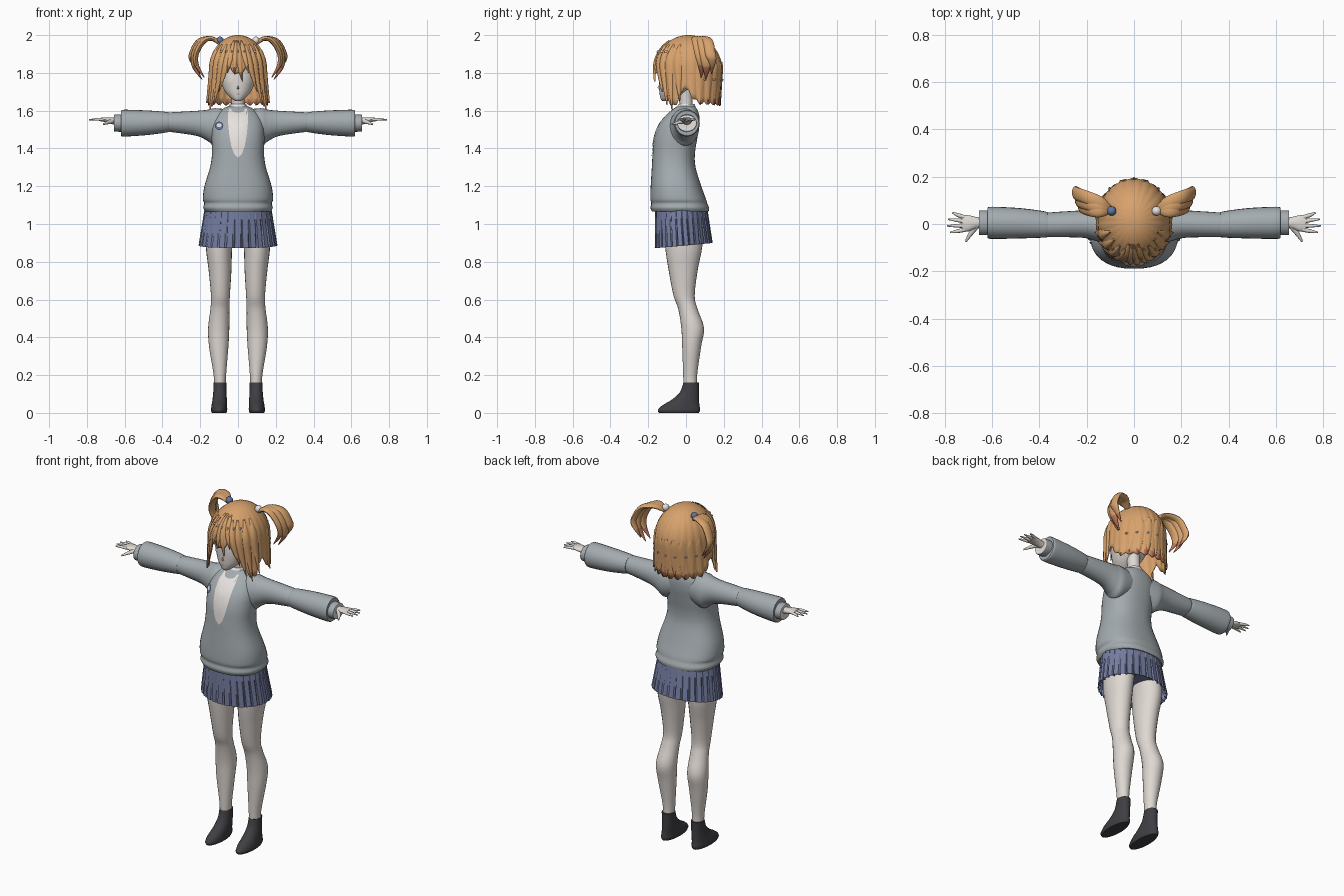
import bpy, bmesh, math
from math import sin, cos, pi
from mathutils import Vector

if "Cube" in bpy.data.objects:
    bpy.data.objects.remove(bpy.data.objects["Cube"])


def material(name, r, g, b):
    m = bpy.data.materials.new(name)
    m.use_nodes = True
    m.diffuse_color = (r, g, b, 1)
    m.node_tree.nodes["Principled BSDF"].inputs["Base Color"].default_value = (r, g, b, 1)
    return m


SKIN = material("skin", .74, .69, .65)
KNIT = material("grey_knit", .37, .41, .43)
PLEAT = material("slate_blue", .18, .21, .36)
SOCK = material("charcoal", .05, .048, .055)
HAIR = material("ginger", .68, .36, .15)
TIP = material("copper_tips", .52, .19, .11)
WHITE = material("off_white", .8, .76, .73)
BLUE = material("badge_blue", .12, .18, .36)
LIP = material("lip", .5, .3, .28)


def make(name, verts, faces, mats, rule=None, angle=50):
    """Mesh object; rule(face centre) picks the material."""
    bm = bmesh.new()
    vs = [bm.verts.new(v) for v in verts]
    for f in faces:
        bm.faces.new([vs[i] for i in f])
    bmesh.ops.remove_doubles(bm, verts=bm.verts, dist=1e-5)
    bmesh.ops.recalc_face_normals(bm, faces=bm.faces)
    for f in bm.faces:
        f.smooth = angle > 0
        if rule:
            f.material_index = rule(f.calc_center_median())
    me = bpy.data.meshes.new(name)
    bm.to_mesh(me)
    bm.free()
    for m in mats:
        me.materials.append(m)
    if angle:
        me.set_sharp_from_angle(angle=math.radians(angle))
    ob = bpy.data.objects.new(name, me)
    bpy.context.collection.objects.link(ob)
    return ob


def grid(rows, cols, wrap=False):
    n = cols if wrap else cols - 1
    return [(i * cols + j, i * cols + (j + 1) % cols,
             (i + 1) * cols + (j + 1) % cols, (i + 1) * cols + j)
            for i in range(rows - 1) for j in range(n)]


def dense(st, sub=5):
    """Smooth spline through stations (x, y, z, half width, half depth)."""
    p = [st[0]] + list(st) + [st[-1]]
    out = []
    for k in range(1, len(p) - 2):
        for s in range(sub):
            t = s / sub
            out.append([.5 * (2 * b + (c - a) * t + (2 * a - 5 * b + 4 * c - d) * t * t
                              + (3 * b - a - 3 * c + d) * t ** 3)
                        for a, b, c, d in zip(*p[k - 1:k + 3])])
    return out + [list(st[-1])]


def loft(name, st, mats, side, axis=None, seg=24, power=1, sx=1, rule=None):
    rings = dense([(x * sx, *rest) for x, *rest in st])
    ctr = [Vector(r[:3]) for r in rings]
    verts = []
    for i, r in enumerate(rings):
        t = Vector(axis) if axis else (ctr[min(i + 1, len(ctr) - 1)] - ctr[max(i - 1, 0)]).normalized()
        n = t.cross(Vector(side)).normalized()
        s = n.cross(t)
        for j in range(seg):
            c, d = cos(2 * pi * j / seg), sin(2 * pi * j / seg)
            verts.append(ctr[i] + s * r[3] * math.copysign(abs(c) ** power, c)
                         + n * r[4] * math.copysign(abs(d) ** power, d))
    last = (len(rings) - 1) * seg
    caps = [tuple(range(seg)), tuple(range(last, last + seg))]
    return make(name, verts, grid(len(rings), seg, True) + caps, mats, rule)


X, Y, Z = (1, 0, 0), (0, 1, 0), (0, 0, 1)


def front(st, x, z, power=1):
    """Front surface y of an upright loft."""
    d = dense(st)
    lo, hi = next(((a, b) for a, b in zip(d, d[1:]) if a[2] <= z <= b[2]), (d[-2], d[-1]))
    t = (z - lo[2]) / (hi[2] - lo[2])
    _, cy, _, a, b = [p + (q - p) * t for p, q in zip(lo, hi)]
    return cy - b * max(0, 1 - (abs(x) / a) ** (2 / power)) ** (power / 2)


def patch(name, st, outline, mat, power=1, off=.004):
    """Thin plate following the front of a loft."""
    n = len(outline)
    cx, cz = (sum(p[k] for p in outline) / n for k in (0, 1))
    pts = [(cx + (x - cx) * k / 5, cz + (z - cz) * k / 5) for k in range(6) for x, z in outline]
    return make(name, [(x, front(st, x, z, power) - off, z) for x, z in pts],
                grid(6, n, True)[n:] + [tuple(range(n, 2 * n))], [mat])


def disc(x, z, rx, rz):
    return [(x + rx * cos(k * pi / 10), z + rz * sin(k * pi / 10)) for k in range(20)]


# Sweater body, shirt front and badge
torso = [(0, -.03, 1.065, .172, .15), (0, -.033, 1.085, .184, .155), (0, -.036, 1.11, .179, .148),
         (0, -.042, 1.135, .186, .147), (0, -.053, 1.2, .178, .134), (0, -.065, 1.3, .148, .116),
         (0, -.065, 1.37, .138, .112), (0, -.055, 1.45, .14, .114), (0, -.038, 1.52, .138, .108),
         (0, -.018, 1.575, .118, .088), (0, -.005, 1.61, .08, .062), (0, 0, 1.625, .045, .042)]
loft("sweater_body", torso, [KNIT], X, Z, 40, .85)
half = [(.02, 1.37), (.035, 1.41), (.046, 1.47), (.052, 1.53), (.054, 1.58), (.046, 1.612)]
vee = [(0, 1.35)] + half + [(-x, z) for x, z in reversed(half)]
patch("shirt_front", torso, vee, WHITE, .85)
patch("badge", torso, disc(-.1, 1.52, .022, .022), BLUE, .85, .012)
patch("badge_face", torso, disc(-.1, 1.523, .013, .01), WHITE, .85, .015)
loft("collar", [(0, 0, 1.59, .06, .058), (0, 0, 1.615, .053, .052), (0, .003, 1.635, .042, .042)],
     [WHITE], X, Z)
loft("neck", [(0, 0, 1.6, .037, .036), (0, 0, 1.65, .034, .034), (0, -.01, 1.72, .036, .04)], [SKIN], X, Z)

# Arms and legs, mirrored
for s, label in ((1, "left"), (-1, "right")):
    loft(label + "_sleeve",
         [(.04, -.01, 1.525, .07, .08), (.12, -.008, 1.513, .078, .1), (.16, -.004, 1.522, .068, .083),
          (.22, 0, 1.533, .058, .066), (.355, -.003, 1.539, .052, .052), (.365, -.003, 1.539, .049, .049),
          (.376, -.002, 1.539, .055, .054), (.48, .003, 1.536, .064, .065), (.6, .005, 1.534, .068, .071),
          (.62, .005, 1.534, .063, .066)], [KNIT], Y, X, sx=s)
    loft(label + "_cuff", [(.6, .005, 1.534, .052, .046), (.65, .005, 1.534, .052, .045),
                           (.655, .005, 1.534, .048, .041)], [KNIT, WHITE], Y, X, sx=s,
         rule=lambda c: int(abs(c.x) > .6535))
    loft(label + "_palm", [(.64, .005, 1.54, .022, .02), (.67, .005, 1.547, .025, .017),
                           (.7, .003, 1.552, .034, .013), (.728, .003, 1.553, .033, .009)],
         [SKIN], Y, X, 16, sx=s)
    for k, (y0, y1, tip) in enumerate(((.028, .048, .768), (.011, .02, .786), (-.007, -.008, .79), (-.024, -.036, .778))):
        loft(f"{label}_finger_{k}", [(.715, y0, 1.553, .009, .008), (.745, (y0 + y1) / 2, 1.554, .008, .007),
                                     (tip, y1, 1.552, .003, .003)], [SKIN], Y, seg=10, sx=s)
    loft(label + "_thumb", [(.665, -.008, 1.545, .012, .012), (.69, -.04, 1.537, .01, .009),
                            (.712, -.075, 1.528, .004, .004)], [SKIN], X, seg=10, sx=s)
    loft(label + "_leg",
         [(.096, .024, .12, .03, .036), (.096, .022, .2, .033, .037), (.102, .03, .35, .051, .05),
          (.102, .035, .45, .056, .06), (.096, .01, .55, .05, .051), (.093, -.01, .62, .05, .056),
          (.095, -.015, .75, .06, .076), (.1, -.012, .88, .07, .098), (.09, -.01, 1, .078, .1)],
         [SKIN], X, Z, sx=s)
    loft(label + "_sock",
         [(.1, -.037, 0, .038, .105), (.1, -.037, .015, .043, .112), (.099, -.027, .04, .041, .098),
          (.097, -.003, .07, .038, .072), (.096, .018, .11, .035, .05), (.096, .027, .16, .034, .041)],
         [SOCK], X, Z, sx=s)

# Pleated skirt with overlapping folds
PLEATS = 30
verts = []
for k in range(4):
    t = k / 3
    for j in range(PLEATS):
        for frac, dent in ((0, .075 * t), (.1, 0), (.8, .012)):
            a = 2 * pi * (j + frac) / PLEATS
            r = 1 - dent
            y = -.027 + .015 * t + (.138 + .016 * t) * r * sin(a)
            verts.append(((.174 + .035 * t) * r * cos(a), y, 1.1 + (.09 * y - .213) * t))
skirt = make("pleated_skirt", verts, grid(4, PLEATS * 3, True), [PLEAT], angle=0)
mod = skirt.modifiers.new("cloth", "SOLIDIFY")
mod.thickness = .004
loft("skirt_lining", [(0, -.015, .94, .165, .12), (0, -.025, 1.08, .165, .13)], [PLEAT], X, Z)

# Face
head = [(0, -.112, 1.652, .014, .014), (0, -.093, 1.665, .036, .042), (0, -.07, 1.7, .068, .071),
        (0, -.045, 1.75, .09, .098), (0, -.033, 1.8, .1, .108), (0, -.015, 1.87, .1, .115),
        (0, 0, 1.93, .07, .08), (0, 0, 1.96, .02, .02)]
loft("face", head, [SKIN], X, Z, 32)
for s, label in ((1, "left"), (-1, "right")):
    patch(label + "_eye", head, disc(s * .055, 1.775, .027, .03), WHITE)
patch("mouth", head, disc(0, 1.688, .013, .002), LIP, off=.002)
nose_y = front(head, 0, 1.72)
make("nose", [(-.007, nose_y + .003, 1.714), (.007, nose_y + .003, 1.714), (0, nose_y - .01, 1.72),
              (0, nose_y + .003, 1.742)], [(0, 1, 2), (0, 2, 3), (1, 3, 2)], [SKIN])


# Hair shell; angle 0 faces front
def hair_pt(a, z, off=0):
    u = min(1, max(0, (z - 1.82) / .18))
    flare = max(0, 1.82 - z) / .2
    r = math.sqrt(1 - u * u) * (1 + off / .16)
    return ((.151 + .014 * flare) * r * sin(a), .013 - (.176 - .012 * flare) * r * cos(a), z + off * u * .3)


EDGE = [(0, 1.8), (.3, 1.83), (.5, 1.86), (.65, 1.8), (.8, 1.71), (1, 1.63), (1.2, 1.65),
        (1.45, 1.74), (1.65, 1.69), (1.9, 1.65), (3.2, 1.64)]


def hem(a):
    a = abs(a)
    (p, q), (r, t) = next((e, f) for e, f in zip(EDGE, EDGE[1:]) if e[0] <= a <= f[0])
    return q + (t - q) * (a - p) / (r - p)


COLS, ROWS = 144, 22
verts = []
for i in range(ROWS):
    t = i / (ROWS - 1)
    for j in range(COLS):
        a = -pi + 2 * pi * j / COLS
        wave = abs(sin(a * 12))
        verts.append(hair_pt(a, 2 - (2 - hem(a) + .016 * wave) * t * t, .005 * wave * t))
shell = make("hair_shell", verts, grid(ROWS, COLS, True), [HAIR, TIP],
             lambda c: int(c.z < 1.65 and c.y > -.02))
mod = shell.modifiers.new("thickness", "SOLIDIFY")
mod.thickness = .006


def lock(name, a0, z0, a1, z1, w, mats=(HAIR, TIP), lift=.009, red=.84):
    """Tapering leaf of hair lying on the shell."""
    v = []
    for i in range(13):
        t = i / 12
        half_w = w * min(1, .3 + 3 * t) * (1 - t ** 2.5)
        for k in (-1, -.5, 0, .5, 1):
            v.append(hair_pt(a0 + (a1 - a0) * t ** 1.3 + k * half_w, z0 + (z1 - z0) * t, lift * (1.3 - k * k)))
    cut = z0 + (z1 - z0) * red
    make(name, v, grid(13, 5), mats, lambda c: int(c.z < cut and len(mats) > 1))


# Fringe and side locks
fringe = [(0, .14, 1.755, .13), (-.1, -.12, 1.79, .13), (.2, .36, 1.8, .13), (-.25, -.36, 1.8, .14)]
for k, (a0, a1, z1, w) in enumerate(fringe):
    lock(f"fringe_{k}", a0, 1.97, a1, z1, w, (HAIR,))
for s, label in ((1, "left"), (-1, "right")):
    for k, (a0, a1, z1) in enumerate(((.35, .66, 1.7), (.6, .85, 1.63), (.9, 1.03, 1.605), (1.2, 1.3, 1.64))):
        lock(f"{label}_side_lock_{k}", s * a0, 1.95, s * a1, z1, .14, red=.93)
# Back locks and shine marks
for k in range(9):
    a = pi + (k - 4) * .3
    lock(f"back_lock_{k}", a, 1.86, a, 1.628 + .012 * (k % 2), .17, lift=.005, red=.88)
for k in range(7):
    lock(f"front_shine_{k}", (k - 3) * .24, 1.918, (k - 3) * .24, 1.906, .05, (WHITE,), .013)
for k in range(7):
    a = pi + (k - 3) * .35
    lock(f"back_shine_{k}", a, 1.768, a, 1.759, .06, (WHITE,), .009)

# Looped pigtails with hair ties
for s, label, tie in ((1, "left", WHITE), (-1, "right", BLUE)):
    for k, (dy, dx, dz) in enumerate(((-.025, -.012, .01), (0, 0, 0), (.03, .012, .03))):
        loft(f"{label}_pigtail_{k}",
             [(.095, .058, 1.955, .012, .01), (.14, .07 + dy * .6, 1.982, .026, .012),
              (.195 + dx, .085 + dy, 1.967, .028, .014), (.232 + dx, .098 + dy, 1.905, .028, .014),
              (.232 + dx, .108 + dy, 1.835 + dz, .022, .012), (.19 + dx, .105 + dy, 1.765 + dz, .002, .002)],
             [HAIR, TIP], Y, seg=12, sx=s, rule=lambda c: int(c.z < 1.835))
    bpy.ops.mesh.primitive_uv_sphere_add(segments=16, ring_count=10, radius=.02, location=(s * .095, .055, 1.972))
    ball = bpy.context.object
    ball.name = label + "_hair_tie"
    ball.data.materials.append(tie)
    bpy.ops.object.shade_smooth()
